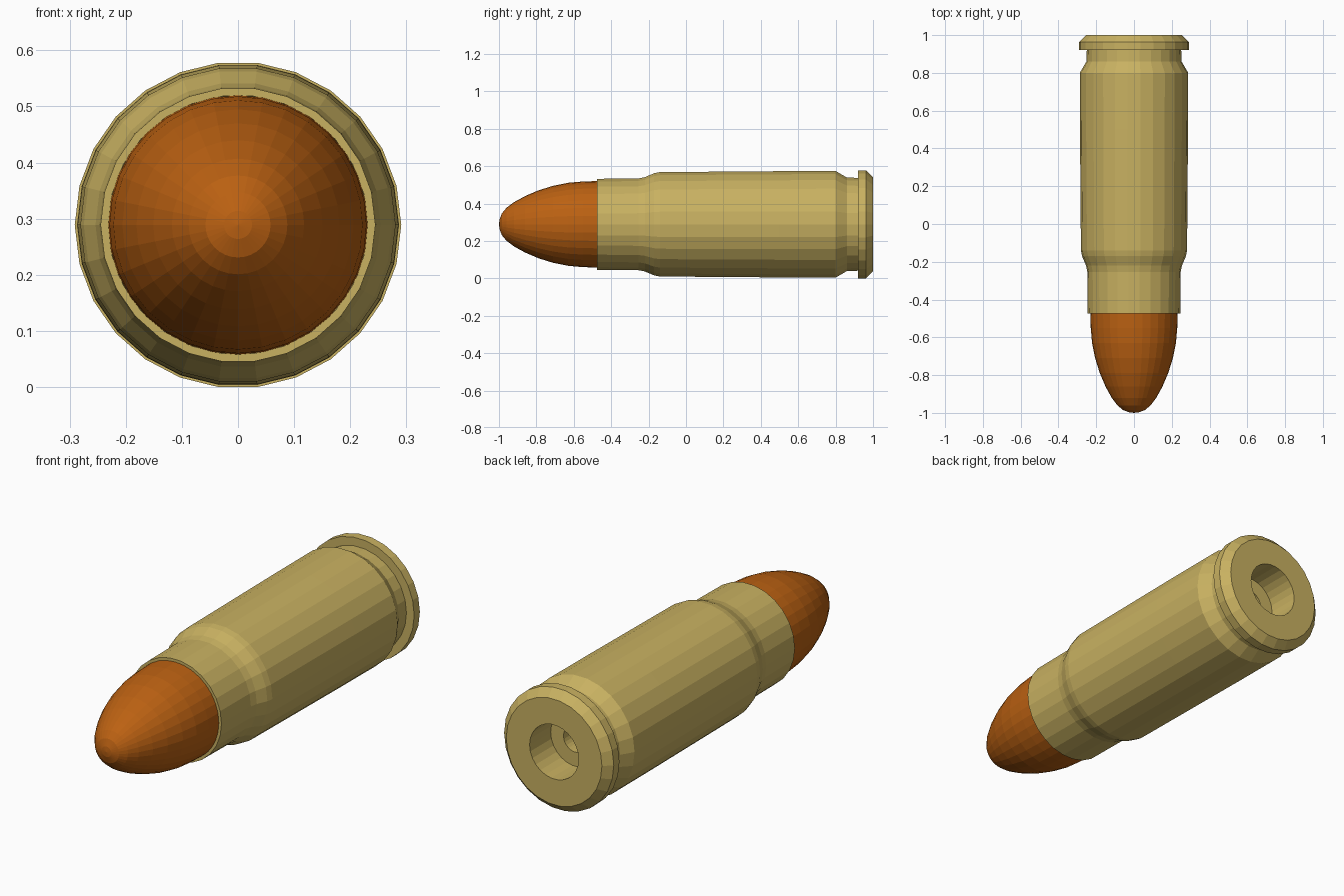
import bpy, bmesh
from math import cos, sin, pi

if "Cube" in bpy.data.objects:
    bpy.data.objects.remove(bpy.data.objects["Cube"])

CASE_SIDES = 26
AXIS_Z = 0.291 * cos(pi / CASE_SIDES)   # the rim rests on a flat facet


def material(name, colour):
    mat = bpy.data.materials.new(name)
    mat.diffuse_color = (*colour, 1)
    mat.use_nodes = True
    mat.node_tree.nodes["Principled BSDF"].inputs["Base Color"].default_value = mat.diffuse_color
    return mat


def lathe(name, profile, sides, mat, closed):
    """Revolve (y, radius) points about the lengthwise axis; radius 0 makes a pole."""
    bm = bmesh.new()
    rings = []
    for y, r in profile:
        if r == 0:
            rings.append([bm.verts.new((0, y, AXIS_Z))] * sides)
        else:
            rings.append([bm.verts.new((r * cos(2 * pi * i / sides), y,
                                        AXIS_Z + r * sin(2 * pi * i / sides)))
                          for i in range(sides)])
    pairs = list(zip(rings, rings[1:]))
    if closed:
        pairs.append((rings[-1], rings[0]))
    for a, b in pairs:
        for i in range(sides):
            j = (i + 1) % sides
            corners = list(dict.fromkeys([a[i], a[j], b[j], b[i]]))
            bm.faces.new(corners)
    bmesh.ops.recalc_face_normals(bm, faces=bm.faces)
    mesh = bpy.data.meshes.new(name)
    bm.to_mesh(mesh)
    bm.free()
    mesh.materials.append(mat)
    obj = bpy.data.objects.new(name, mesh)
    bpy.context.collection.objects.link(obj)
    return obj


brass = material("brass", (0.58, 0.44, 0.12))
copper = material("copper", (0.50, 0.12, 0.006))

# Hollow case: outside from mouth to rim, then primer pocket, flash hole, inside wall
case_profile = [
    (-0.475, 0.245), (-0.255, 0.247), (-0.22, 0.254), (-0.17, 0.275),
    (-0.14, 0.281), (0.50, 0.286), (0.80, 0.287), (0.86, 0.252), (0.92, 0.250),
    (0.92, 0.291), (0.963, 0.291), (1.0, 0.254),
    (1.0, 0.130), (0.84, 0.130), (0.84, 0.062), (0.76, 0.062),
    (0.76, 0.230), (-0.15, 0.250), (-0.24, 0.231), (-0.475, 0.231),
]
lathe("case", case_profile, CASE_SIDES, brass, closed=True)

# Rounded bullet seated in the mouth
bullet_profile = [
    (-1.0, 0), (-0.997, 0.025), (-0.985, 0.058), (-0.96, 0.088),
    (-0.92, 0.118), (-0.86, 0.151), (-0.79, 0.181), (-0.71, 0.206),
    (-0.63, 0.222), (-0.55, 0.229), (-0.475, 0.231), (-0.27, 0.231), (-0.27, 0),
]
lathe("bullet", bullet_profile, 32, copper, closed=False)
